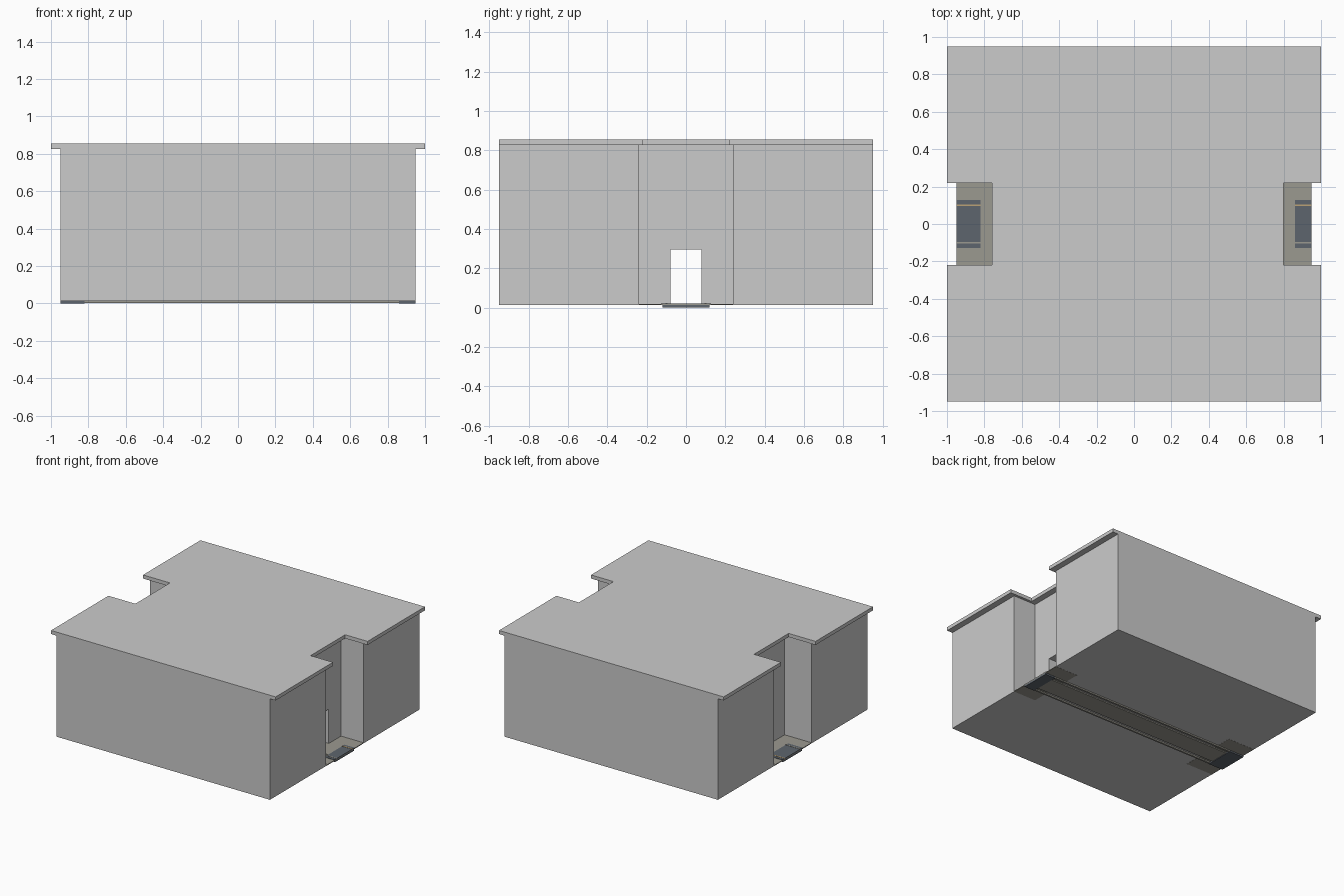
import bpy, bmesh

if "Cube" in bpy.data.objects:
    bpy.data.objects.remove(bpy.data.objects["Cube"])


def material(name, rgb):
    m = bpy.data.materials.new(name)
    m.diffuse_color = (*rgb, 1)
    m.use_nodes = True
    m.node_tree.nodes["Principled BSDF"].inputs["Base Color"].default_value = m.diffuse_color
    return m


STONE = material("paving_brown", (0.33, 0.32, 0.28))
SLATE = material("slate_blue", (0.11, 0.13, 0.155))
AMBER = material("amber_trim", (0.5, 0.36, 0.18))


def prism(name, outline, z0, z1, mat=None):
    """Extrude a flat plan outline upward from z0 to z1."""
    bm = bmesh.new()
    face = bm.faces.new([bm.verts.new((x, y, z0)) for x, y in outline])
    top = bmesh.ops.extrude_face_region(bm, geom=[face])["geom"]
    bmesh.ops.translate(bm, vec=(0, 0, z1 - z0),
                        verts=[v for v in top if isinstance(v, bmesh.types.BMVert)])
    bmesh.ops.recalc_face_normals(bm, faces=bm.faces)
    me = bpy.data.meshes.new(name)
    bm.to_mesh(me)
    bm.free()
    ob = bpy.data.objects.new(name, me)
    bpy.context.collection.objects.link(ob)
    if mat:
        me.materials.append(mat)
    return ob


def box(name, x0, x1, y0, y1, z0, z1, mat=None):
    return prism(name, [(x0, y0), (x1, y0), (x1, y1), (x0, y1)], z0, z1, mat)


def notched_plan(half_x, half_y, left, right, notch):
    """Rectangle with an entrance recess in the middle of each end."""
    lower = [(-half_x, -half_y), (half_x, -half_y), (half_x, -notch), (right, -notch)]
    upper = [(right, notch), (half_x, notch), (half_x, half_y), (-half_x, half_y)]
    return lower + upper + [(-half_x, notch), (left, notch), (left, -notch), (-half_x, -notch)]


# Building block with recessed entrances
walls = prism("walls", notched_plan(0.95, 0.95, -0.71, 0.75, 0.24), 0.013, 0.828)

# Passage running from one doorway to the other
cutter = box("passage_cutter", -0.9, 0.9, -0.08, 0.08, -0.1, 0.295)
cutter.hide_render = True
cutter.hide_set(True)
cut = walls.modifiers.new("passage", "BOOLEAN")
cut.object = cutter
cut.solver = "EXACT"

# Overhanging roof slab
prism("roof", notched_plan(1.0, 0.95, -0.76, 0.80, 0.22), 0.826, 0.855)

# Passage floor between the two entrance mats
box("passage_floor", -0.82, 0.86, -0.08, 0.08, 0.004, 0.021, STONE)

# Entrance paving, slate mats and trim at both ends
for side, inner, mat_in, outer in (("left", -0.71, -0.82, -0.95), ("right", 0.75, 0.86, 0.95)):
    a, b = sorted((inner, outer))
    c, d = sorted((mat_in, outer))
    box(side + "_paving", a, b, -0.24, 0.24, 0.012, 0.018, STONE)
    box(side + "_mat_base", c, d, -0.12, 0.12, 0.0, 0.012, SLATE)
    box(side + "_mat", c, d, -0.128, 0.128, 0.012, 0.021, SLATE)
    for sign in (-1, 1):
        y0, y1 = sorted((sign * 0.095, sign * 0.105))
        box(side + "_mat_trim", c, d, y0, y1, 0.018, 0.023, AMBER if sign > 0 else STONE)

# Thin rails under the building beside the passage floor
for sign in (-1, 1):
    y0, y1 = sorted((sign * 0.105, sign * 0.12))
    box("floor_edge_strip", -0.82, 0.86, y0, y1, 0.002, 0.016, STONE)
